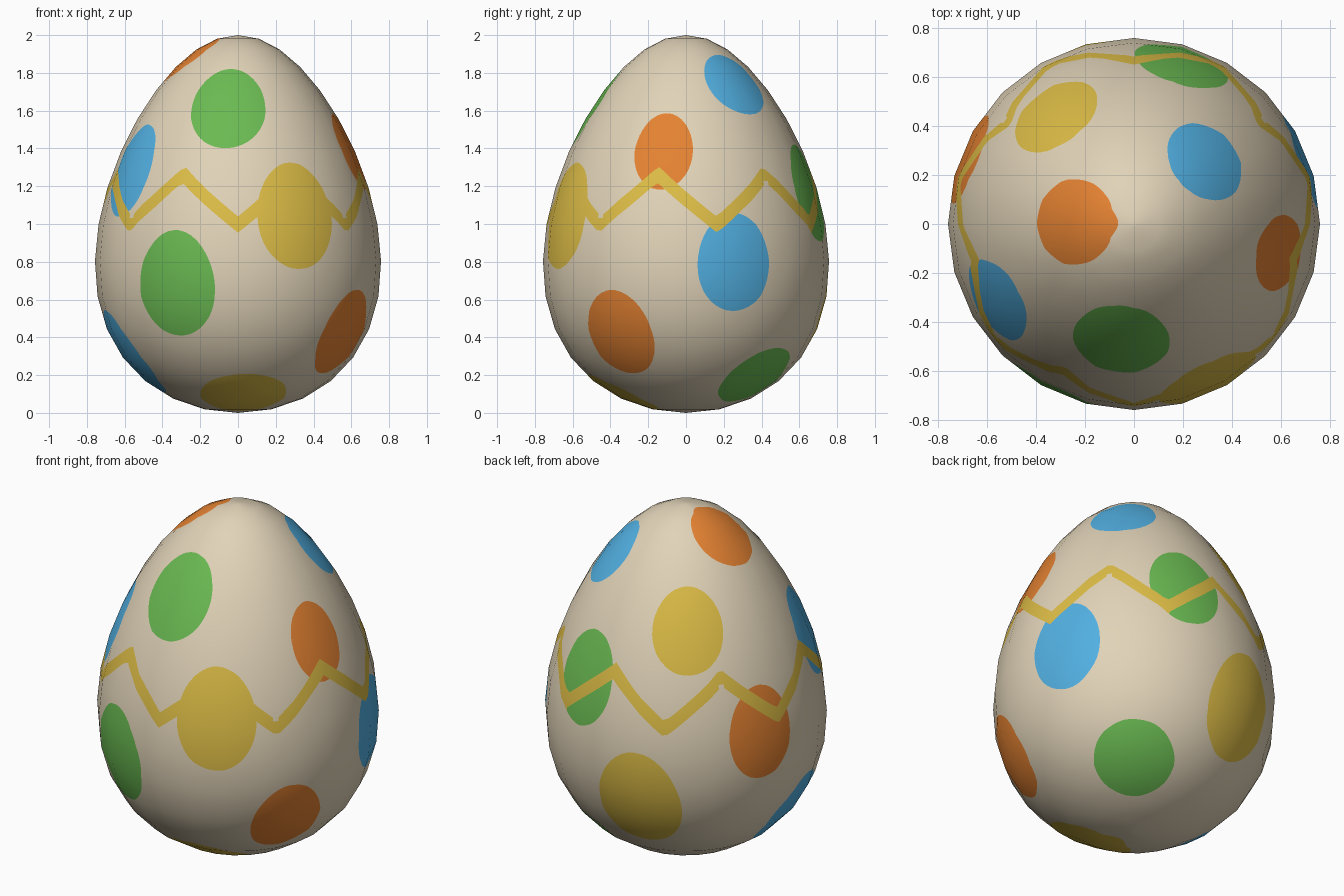
import bpy, bmesh, math
from mathutils import Vector

if "Cube" in bpy.data.objects:
    bpy.data.objects.remove(bpy.data.objects["Cube"])

SIDES, RINGS, SUB = 24, 16, 6          # flat facets of the shell, and the fine grid inside each


def srgb(*c):
    return [((v / 255 + 0.055) / 1.055) ** 2.4 for v in c] + [1.0]


COLOURS = {"cream": srgb(225, 211, 184), "green": srgb(106, 186, 82), "orange": srgb(228, 130, 50),
           "blue": srgb(82, 176, 226), "yellow": srgb(220, 188, 70)}
NAMES = list(COLOURS)

# spots: colour, azimuth, angle from the top, half width, half height
SPOTS = [
    ("green", -96.3, 50.6, .314, .271), ("green", -116.7, 109, .28, .295),
    ("green", 73.3, 80.2, .28, .26), ("green", 50, 145.5, .25, .25),
    ("yellow", -64.5, 87.4, .298, .282), ("yellow", 126, 59.3, .294, .247),
    ("yellow", -85, 157, .262, .25), ("yellow", 104, 118, .29, .33),
    ("orange", -32, 126.3, .237, .274), ("orange", -11.4, 66.8, .236, .22),
    ("orange", 178, 24.9, .302, .281), ("orange", 158.5, 94.3, .26, .262),
    ("blue", 20.3, 102, .263, .266), ("blue", 41.4, 40.5, .29, .242),
    ("blue", -151, 73, .263, .255), ("blue", 191, 135, .26, .31),
]


def radius(phi):
    return math.sin(phi) * (0.738 - 0.175 * math.cos(phi))


def shell(i, j):
    phi, th = math.pi * j / RINGS, 2 * math.pi * i / SIDES
    return Vector((radius(phi) * math.cos(th), radius(phi) * math.sin(th), 1 + math.cos(phi)))


def point(a, b):
    # point of the fine grid on the flat facet of the shell
    i, s = a // SUB, a % SUB / SUB
    j, t = b // SUB, b % SUB / SUB
    top = shell(i, j)
    low = shell(i, j)
    if s:
        top = top.lerp(shell(i + 1, j), s)
    low = top
    if t:
        low = top.lerp(shell(i, j + 1).lerp(shell(i + 1, j + 1), s), t)
    return low


def angles(p):
    return math.atan2(p.y, p.x), math.acos(max(-1, min(1, p.z - 1)))


def direction(th, phi):
    return Vector((math.sin(phi) * math.cos(th), math.sin(phi) * math.sin(th), math.cos(phi)))


def spot_rule(az, ang, a, b):
    th, ph = math.radians(az), math.radians(ang)
    n = direction(th, ph)
    across = Vector((-math.sin(th), math.cos(th), 0))
    along = n.cross(across)

    def rule(p):
        d = direction(*angles(p))
        if d.dot(n) < 0.3:
            return 1.0
        return math.hypot(d.dot(across) / a, d.dot(along) / b) - 1
    return rule


def band_rule(offset):
    # zigzag with seven points, lowest at the front
    def rule(p):
        u = ((math.atan2(p.y, p.x) + math.pi / 2) * 7 / (2 * math.pi)) % 1
        return p.z - (0.997 + 0.265 * (1 - abs(2 * u - 1))) - offset
    return rule


def cut(bm, rule):
    # cut the faces along the line where the rule changes sign
    val = {v: rule(v.co) for v in bm.verts}
    new = []
    for e in list(bm.edges):
        v, w = e.verts
        if val[v] * val[w] < 0:
            t = val[v] / (val[v] - val[w])
            new.append(bmesh.utils.edge_split(e, v, max(0.02, min(0.98, t)))[1])
    bmesh.ops.connect_verts(bm, verts=new)


# egg shell
bm = bmesh.new()
NA, NB = SIDES * SUB, RINGS * SUB
top, bottom = bm.verts.new((0, 0, 2)), bm.verts.new((0, 0, 0))
rows = [[top] * NA]
for b in range(1, NB):
    rows.append([bm.verts.new(point(a, b)) for a in range(NA)])
rows.append([bottom] * NA)
for b in range(NB):
    for a in range(NA):
        c = (a + 1) % NA
        quad = [rows[b][a], rows[b + 1][a], rows[b + 1][c], rows[b][c]]
        bm.faces.new(list(dict.fromkeys(quad)))

# painted spots and zigzag band
spots = [(NAMES.index(s[0]), spot_rule(*s[1:])) for s in SPOTS]
upper, lower = band_rule(0.043), band_rule(-0.043)
for rule in [s[1] for s in spots] + [upper, lower]:
    cut(bm, rule)
for f in bm.faces:
    f.smooth = True
    c = f.calc_center_median()
    for index, rule in spots:
        if rule(c) < 0:
            f.material_index = index
    if upper(c) < 0 < lower(c):
        f.material_index = NAMES.index("yellow")

mesh = bpy.data.meshes.new("egg")
bm.to_mesh(mesh)
bm.free()
for name, colour in COLOURS.items():
    mat = bpy.data.materials.new(name)
    mat.diffuse_color = colour
    mat.use_nodes = True
    mat.node_tree.nodes["Principled BSDF"].inputs["Base Color"].default_value = mat.diffuse_color
    mesh.materials.append(mat)

# soft shading across the flat facets
normals = []
for v in mesh.vertices:
    th, ph = angles(v.co)
    slope = math.cos(ph) * (0.738 - 0.175 * math.cos(ph)) + 0.175 * math.sin(ph) ** 2
    n = Vector((math.sin(ph) * math.cos(th), math.sin(ph) * math.sin(th), slope))
    normals.append(n.normalized())
mesh.normals_split_custom_set_from_vertices(normals)
egg = bpy.data.objects.new("egg", mesh)
bpy.context.collection.objects.link(egg)
